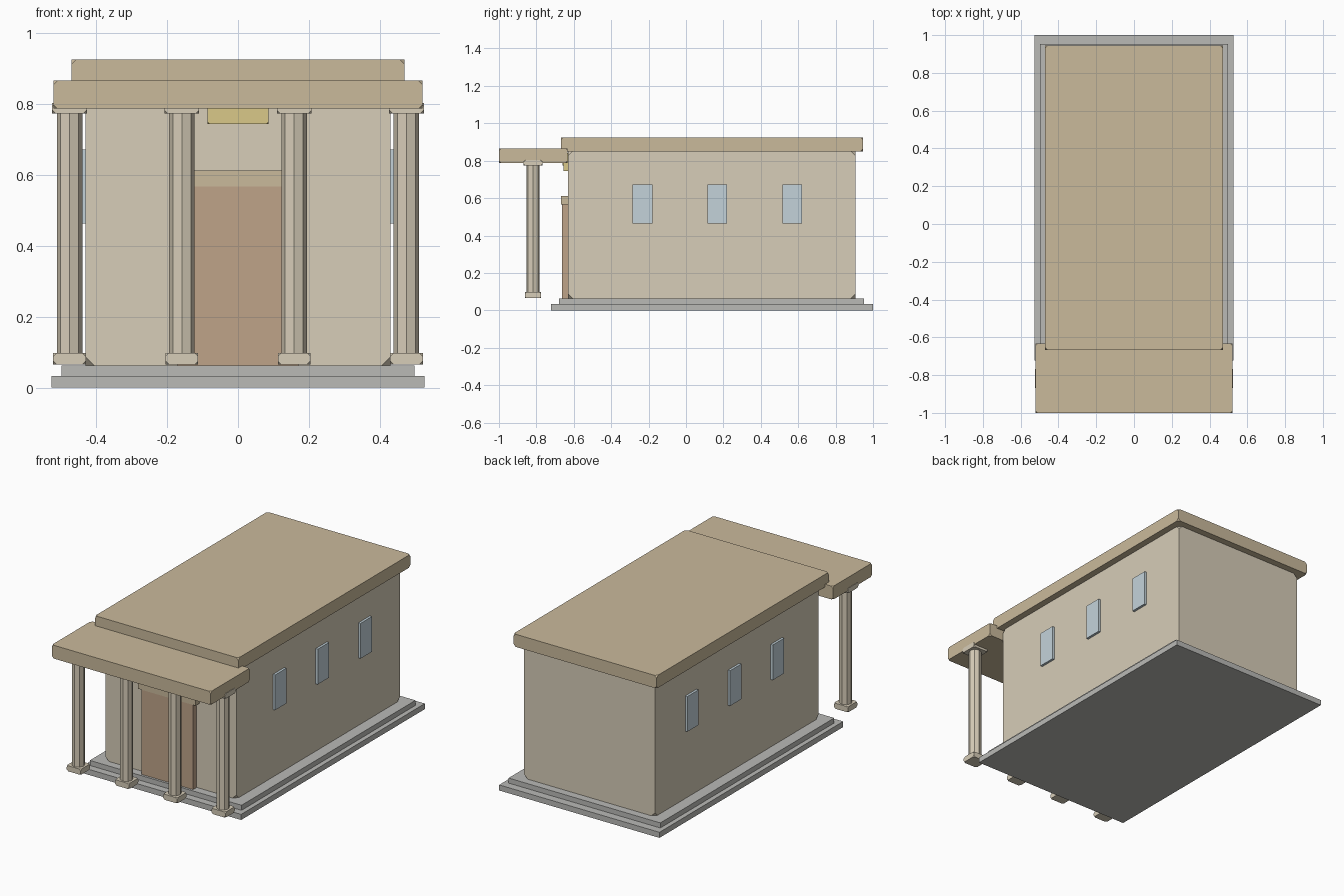
import bpy, bmesh
from mathutils import Vector

if "Cube" in bpy.data.objects:
    bpy.data.objects.remove(bpy.data.objects["Cube"])


def material(name, rgb):
    m = bpy.data.materials.new(name)
    m.diffuse_color = (*rgb, 1)
    m.use_nodes = True
    m.node_tree.nodes["Principled BSDF"].inputs["Base Color"].default_value = m.diffuse_color
    return m


STONE = material("pale_stone", (0.68, 0.61, 0.48))
ROOF = material("roof_stone", (0.59, 0.49, 0.33))
STEP = material("step_grey", (0.49, 0.49, 0.47))
WOOD = material("door_brown", (0.52, 0.37, 0.25))
GLASS = material("window_blue", (0.55, 0.65, 0.70))
GOLD = material("gold", (0.70, 0.58, 0.25))


def finish(bm, name, mat):
    bmesh.ops.recalc_face_normals(bm, faces=bm.faces)
    mesh = bpy.data.meshes.new(name)
    bm.to_mesh(mesh)
    bm.free()
    mesh.materials.append(mat)
    ob = bpy.data.objects.new(name, mesh)
    bpy.context.collection.objects.link(ob)
    return ob


def box(name, x, y, z, mat, cut=0):
    """Box from (min, max) ranges, with its corners optionally clipped."""
    bm = bmesh.new()
    bmesh.ops.create_cube(bm, size=1)
    for v in bm.verts:
        v.co = Vector([r[0] + (c + 0.5) * (r[1] - r[0]) for c, r in zip(v.co, (x, y, z))])
    if cut:
        bmesh.ops.bevel(bm, geom=bm.verts[:], offset=cut, segments=1,
                        profile=0.5, affect='VERTICES')
    return finish(bm, name, mat)


def around(c, half):
    return (c - half, c + half)


# Stepped base
box("lower_step", around(0, 0.526), (-0.722, 1.0), (0, 0.033), STEP)
box("upper_step", around(0, 0.498), (-0.678, 0.952), (0.033, 0.063), STEP)

# Main hall and roof
box("walls", around(0, 0.43), (-0.63, 0.905), (0.063, 0.852), STONE, 0.024)
box("main_roof", around(0, 0.47), (-0.668, 0.946), (0.85, 0.925), ROOF, 0.014)

# Porch roof
box("porch_roof", around(0, 0.521), (-1.0, -0.633), (0.787, 0.866), ROOF, 0.012)

# Four octagonal porch columns with base and capital blocks
COL_Y = -0.818
for i in range(4):
    cx = (i - 1.5) * 0.3167
    bm = bmesh.new()
    bmesh.ops.create_cone(bm, cap_ends=True, segments=8, radius1=0.036,
                          radius2=0.036, depth=0.69)
    bmesh.ops.translate(bm, verts=bm.verts, vec=(cx, COL_Y, 0.437))
    finish(bm, f"column_shaft_{i + 1}", STONE)
    box(f"column_base_{i + 1}", around(cx, 0.046), around(COL_Y, 0.044),
        (0.065, 0.098), STONE, 0.01)
    box(f"column_capital_{i + 1}", around(cx, 0.049), around(COL_Y, 0.05),
        (0.773, 0.803), STONE, 0.01)

# Door and lintel
box("door", around(0, 0.17), (-0.664, -0.62), (0.063, 0.567), WOOD)
box("door_lintel", around(0, 0.19), (-0.668, -0.62), (0.567, 0.612), ROOF)

# Gold ornament above the door, with two small raised blocks
box("ornament_plaque", around(0, 0.086), (-0.655, -0.62), (0.744, 0.84), GOLD, 0.006)
for side, label in ((-1, "left"), (1, "right")):
    box(f"ornament_block_{label}", around(side * 0.036, 0.023), (-0.659, -0.65),
        (0.773, 0.82), GOLD)

# Three windows on each long wall
for side, label in ((-1, "left"), (1, "right")):
    for i, cy in enumerate((-0.233, 0.167, 0.568)):
        box(f"window_{label}_{i + 1}", around(side * 0.43, 0.014),
            around(cy, 0.053), (0.463, 0.672), GLASS)
